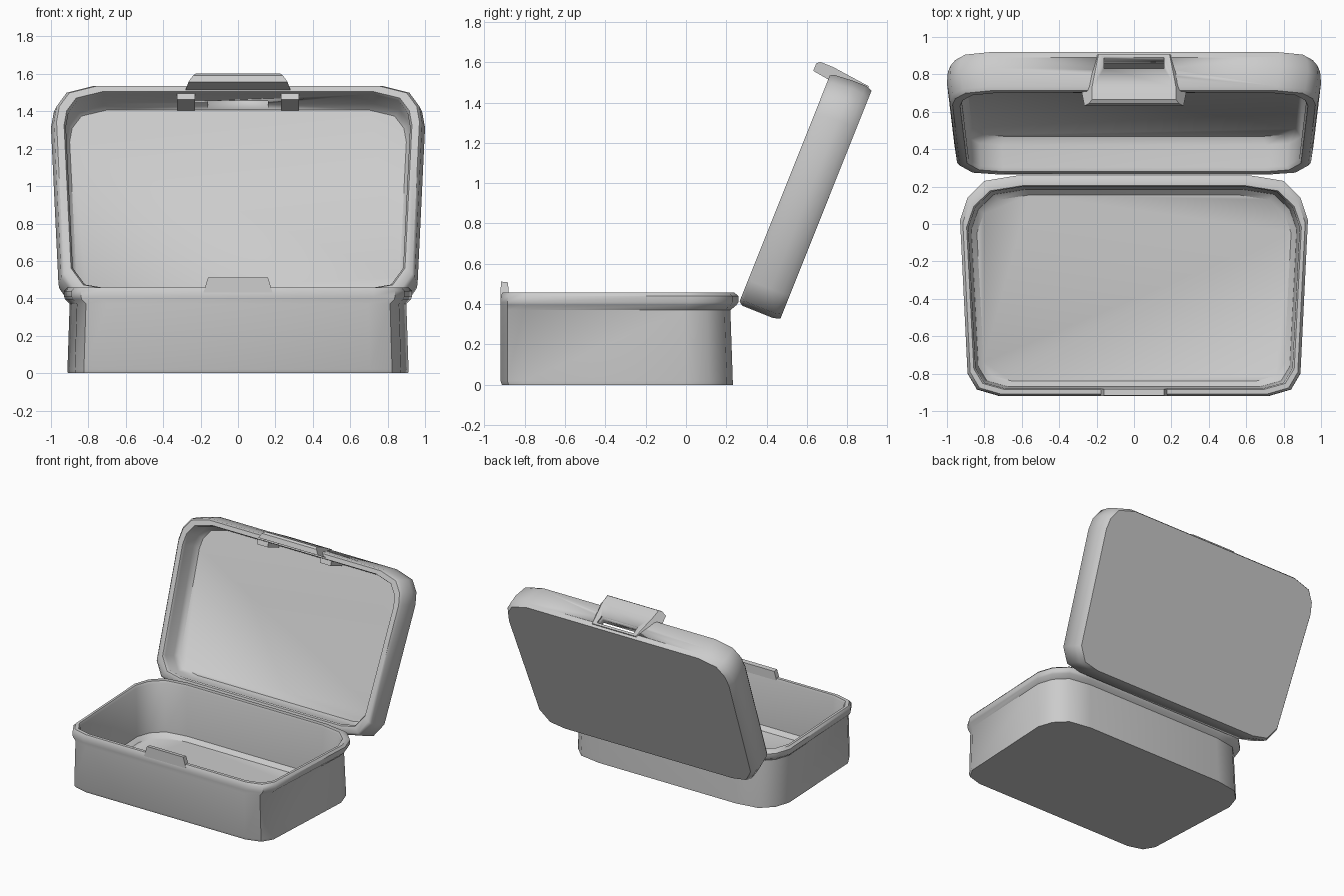
import bpy, bmesh, math
from mathutils import Vector

if "Cube" in bpy.data.objects:
    bpy.data.objects.remove(bpy.data.objects["Cube"])

HINGE = Vector((0, 0.26, 0.40))
TILT = math.atan2(0.371, 0.928)


def lid_space(x, v, w):
    """x across, v from hinge to latch edge, w depth away from the opening."""
    s, c = math.sin(TILT), math.cos(TILT)
    return HINGE + Vector((x, s * v + c * w, c * v - s * w))


def finish(name, bm, angle=40):
    bmesh.ops.recalc_face_normals(bm, faces=bm.faces)
    me = bpy.data.meshes.new(name)
    bm.to_mesh(me)
    bm.free()
    ob = bpy.data.objects.new(name, me)
    bpy.context.collection.objects.link(ob)
    bpy.ops.object.select_all(action='DESELECT')
    ob.select_set(True)
    bpy.context.view_layer.objects.active = ob
    bpy.ops.object.shade_smooth_by_angle(angle=math.radians(angle))
    return ob


def loft(name, loops, angle=40):
    """Skin a list of equal-length point loops and cap both ends."""
    bm = bmesh.new()
    rings = [[bm.verts.new(p) for p in loop] for loop in loops]
    n = len(rings[0])
    for a, b in zip(rings, rings[1:]):
        for i in range(n):
            j = (i + 1) % n
            bm.faces.new((a[i], a[j], b[j], b[i]))
    bm.faces.new(rings[0])
    bm.faces.new(rings[-1])
    return finish(name, bm, angle)


def fit(half, hw, lo, hi):
    """Mirror a right-hand half outline and fit it to a width and depth range."""
    pts = half + [(-x, y) for x, y in reversed(half)]
    mx = max(x for x, _ in pts)
    y0, y1 = min(y for _, y in pts), max(y for _, y in pts)
    return [(x / mx * hw, lo + (y - y0) / (y1 - y0) * (hi - lo)) for x, y in pts]


def prism(name, section, hw_of, place):
    """Extrude a section across x, with its own half-width at every point."""
    left = [place(-hw_of[i], *p) for i, p in enumerate(section)]
    right = [place(hw_of[i], *p) for i, p in enumerate(section)]
    return loft(name, [left, right], 30)


def lid_box(name, x0, x1, v0, v1, w0, w1):
    corners = [(v0, w0), (v1, w0), (v1, w1), (v0, w1)]
    return loft(name, [[lid_space(x, v, w) for v, w in corners] for x in (x0, x1)], 30)


# base tray: flared rim, thin walls, hollow inside
base_half = [(0.72, -0.92), (0.84, -0.885), (0.89, -0.80), (0.93, 0.02),
             (0.89, 0.14), (0.80, 0.23), (0.62, 0.26)]
base_levels = [(0.91, -0.913, 0.232, 0.0), (0.912, -0.92, 0.232, 0.02),
               (0.90, -0.92, 0.22, 0.37), (0.925, -0.92, 0.25, 0.395),
               (0.93, -0.92, 0.26, 0.41), (0.93, -0.918, 0.26, 0.44),
               (0.915, -0.91, 0.24, 0.457), (0.895, -0.885, 0.205, 0.457),
               (0.885, -0.88, 0.20, 0.44), (0.87, -0.87, 0.185, 0.06),
               (0.84, -0.84, 0.155, 0.03)]
loft("base_tray", [[(x, y, z) for x, y in fit(base_half, hw, lo, hi)]
                   for hw, lo, hi, z in base_levels])

# catch tab on the front rim
prism("base_catch", [(-0.92, 0.43), (-0.918, 0.512), (-0.882, 0.508), (-0.88, 0.43)],
      [0.185, 0.16, 0.16, 0.185], lambda x, y, z: (x, y, z))

# open lid shell
lid_half = [(0.76, 0.0), (0.89, 0.025), (0.96, 0.13), (1.0, 1.03),
            (0.985, 1.12), (0.93, 1.20), (0.78, 1.24)]
lid_levels = [(0.97, 0.01, 1.228, 0.22), (0.995, 0.0, 1.24, 0.185),
              (1.0, 0.0, 1.24, 0.12), (0.985, 0.0, 1.232, 0.02),
              (0.97, 0.015, 1.222, 0.0), (0.93, 0.055, 1.19, 0.0),
              (0.92, 0.065, 1.185, 0.02), (0.93, 0.06, 1.18, 0.15),
              (0.90, 0.085, 1.16, 0.19)]
lid = loft("lid_shell", [[lid_space(x, v, w) for x, v in fit(lid_half, hw, lo, hi)]
                         for hw, lo, hi, w in lid_levels], 50)

# latch flap over the lid edge
flap = prism("latch_flap", [(1.212, -0.085), (1.25, -0.085), (1.266, -0.07), (1.266, 0.0),
                            (1.243, 0.20), (1.21, 0.20), (1.20, 0.0)],
             [0.265, 0.24, 0.225, 0.225, 0.19, 0.22, 0.28], lid_space)

# latch slot through lid edge and flap
slot = lid_box("slot_cutter", -0.16, 0.16, 1.05, 1.4, 0.115, 0.182)
slot.hide_render = True
slot.hide_viewport = False
slot.display_type = 'WIRE'
for ob in (lid, flap):
    mod = ob.modifiers.new("slot", 'BOOLEAN')
    mod.operation = 'DIFFERENCE'
    mod.solver = 'EXACT'
    mod.object = slot

# small stiffening blocks inside the lid beside the latch
for side, s in (("left", -1), ("right", 1)):
    lid_box("lid_block_" + side, *sorted((s * 0.23, s * 0.325)), 1.15, 1.21, 0.015, 0.17)
